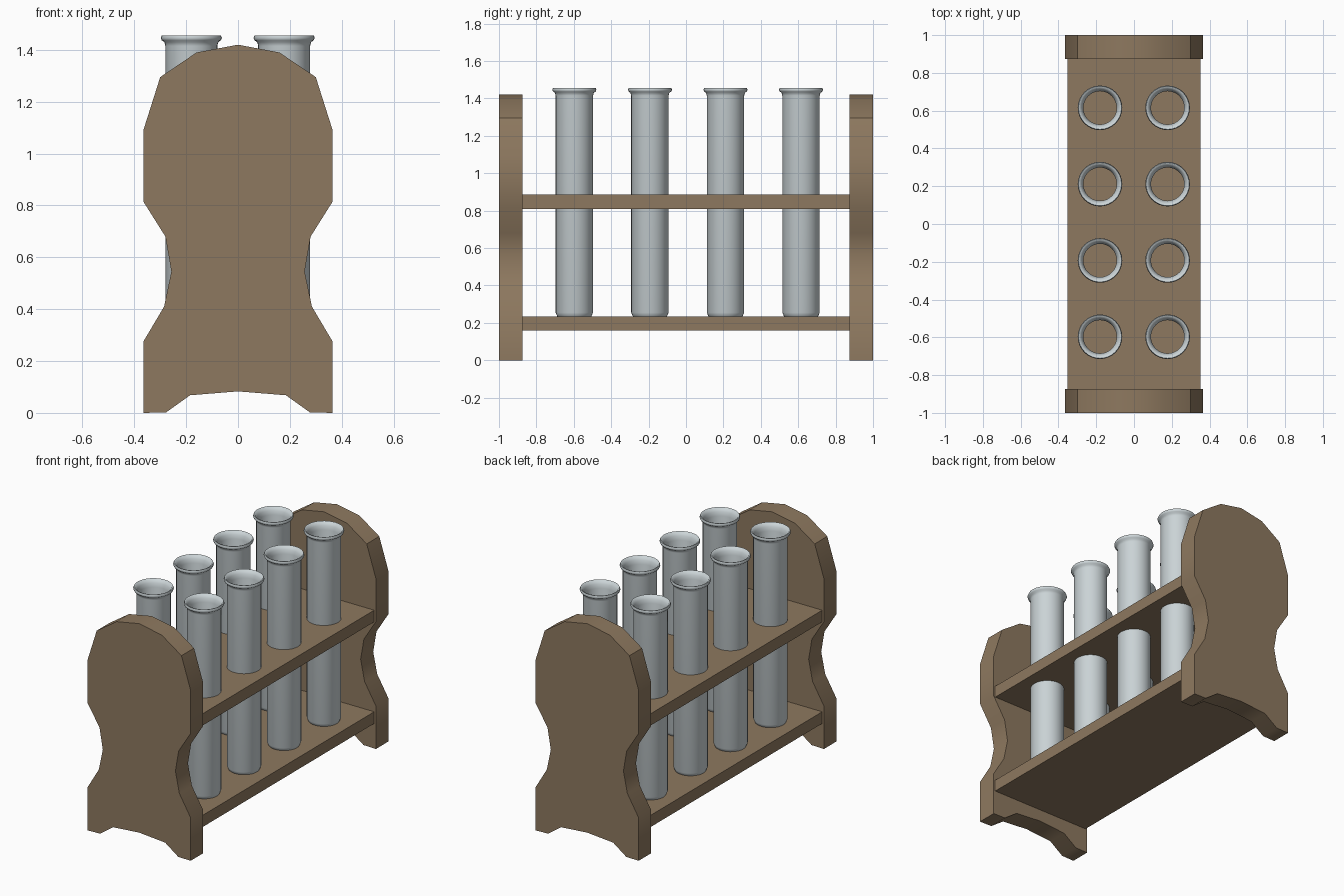
import bpy, bmesh, math

if "Cube" in bpy.data.objects:
    bpy.data.objects.remove(bpy.data.objects["Cube"])


def material(name, rgb):
    m = bpy.data.materials.new(name)
    m.diffuse_color = (*rgb, 1)
    m.use_nodes = True
    m.node_tree.nodes["Principled BSDF"].inputs["Base Color"].default_value = m.diffuse_color
    return m


WOOD = material("brown wood", (0.27, 0.19, 0.115))
GLASS = material("pale grey glass", (0.60, 0.66, 0.68))


def finish(bm, name, mat, smooth=None):
    bmesh.ops.recalc_face_normals(bm, faces=bm.faces[:])
    me = bpy.data.meshes.new(name)
    bm.to_mesh(me)
    bm.free()
    me.materials.append(mat)
    ob = bpy.data.objects.new(name, me)
    bpy.context.collection.objects.link(ob)
    if smooth:
        bpy.ops.object.select_all(action='DESELECT')
        ob.select_set(True)
        bpy.context.view_layer.objects.active = ob
        bpy.ops.object.shade_smooth_by_angle(angle=math.radians(smooth))
    return ob


# End panels: half outline mirrored, then extruded along y
HALF = [(0.16, 1.39), (0.30, 1.295), (0.365, 1.09), (0.365, 0.815),
        (0.28, 0.68), (0.257, 0.545), (0.285, 0.41), (0.365, 0.275),
        (0.365, 0), (0.277, 0.002), (0.185, 0.068)]
OUTLINE = [(0, 1.42)] + HALF + [(0, 0.083)] + [(-x, z) for x, z in reversed(HALF)]


def panel(name, y0, y1):
    bm = bmesh.new()
    face = bm.faces.new([bm.verts.new((x, y0, z)) for x, z in OUTLINE])
    ext = bmesh.ops.extrude_face_region(bm, geom=[face], use_keep_orig=True)
    for v in ext["geom"]:
        if isinstance(v, bmesh.types.BMVert):
            v.co.y = y1
    finish(bm, name, WOOD, 35)


panel("front_panel", -1, -0.873)
panel("back_panel", 0.873, 1)


# Shelves
def shelf(name, z0, z1):
    bm = bmesh.new()
    bmesh.ops.create_cube(bm, size=1)
    for v in bm.verts:
        v.co = (v.co.x * 0.706, v.co.y * 1.75, z0 + (v.co.z + 0.5) * (z1 - z0))
    finish(bm, name, WOOD)


shelf("bottom_shelf", 0.16, 0.235)
shelf("top_shelf", 0.81, 0.885)

# Test tubes: lathed outer wall, rolled lip, inner wall and dished floor
TUBE = [(0, 0.205), (0.06, 0.212), (0.09, 0.232), (0.10, 0.255), (0.10, 1.415),
        (0.104, 1.43), (0.114, 1.437), (0.118, 1.446), (0.114, 1.456),
        (0.106, 1.454), (0.094, 1.435), (0.088, 1.41), (0.088, 0.32),
        (0.075, 0.28), (0.045, 0.25), (0, 0.24)]


def tube(name, cx, cy, n=32):
    bm = bmesh.new()
    rings = []
    for r, z in TUBE:
        k = n if r else 1
        rings.append([bm.verts.new((cx + r * math.cos(2 * math.pi * i / n),
                                    cy + r * math.sin(2 * math.pi * i / n), z))
                      for i in range(k)])
    for a, b in zip(rings, rings[1:]):
        for i in range(n):
            j = (i + 1) % n
            quad = [a[i % len(a)], a[j % len(a)], b[j % len(b)], b[i % len(b)]]
            bm.faces.new(list(dict.fromkeys(quad)))
    finish(bm, name, GLASS, 50)


for row, cy in enumerate((-0.597, -0.193, 0.211, 0.615)):
    for side, cx in (("left", -0.18), ("right", 0.178)):
        tube(f"test_tube_{side}_{row + 1}", cx, cy)
